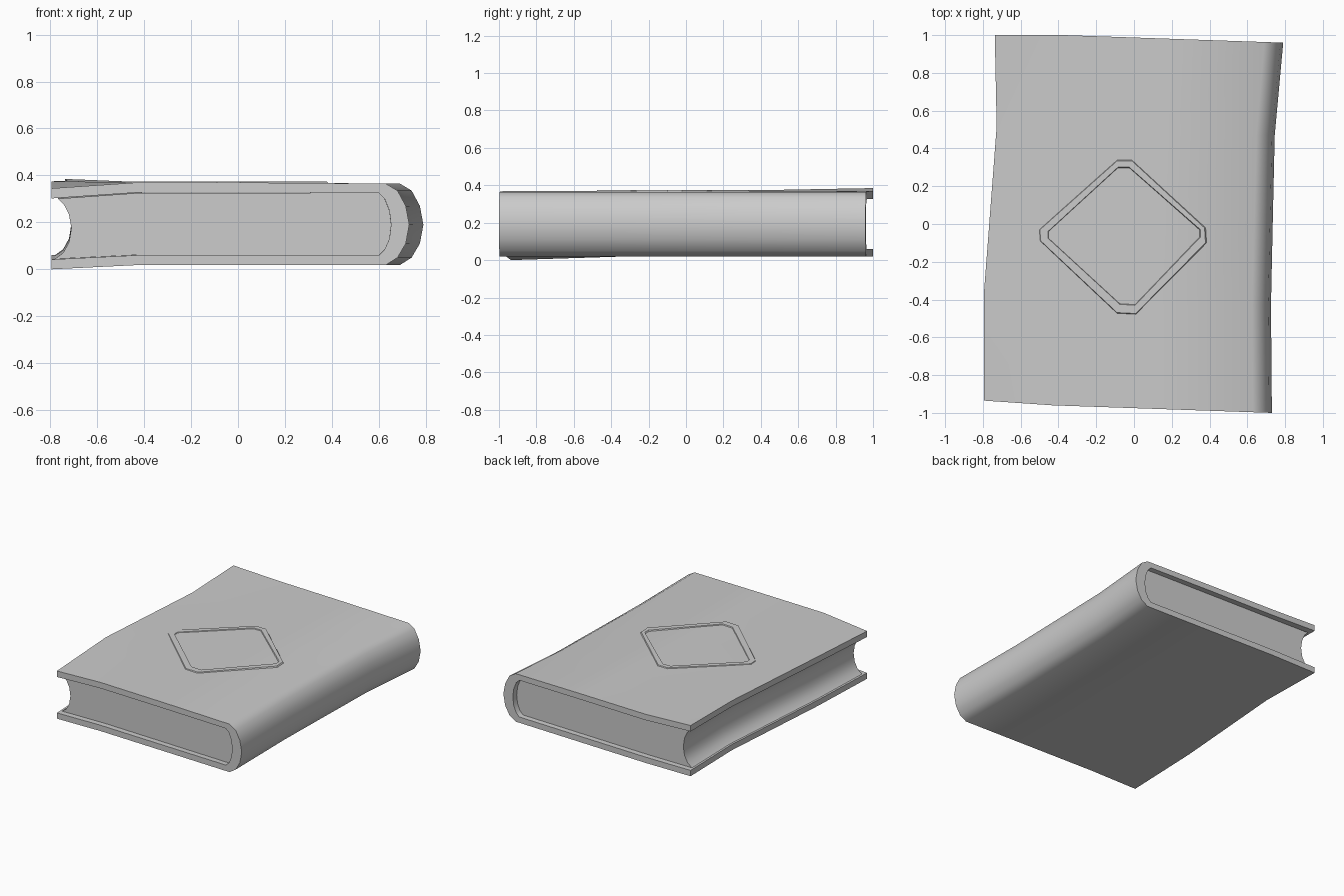
import bpy, bmesh

if "Cube" in bpy.data.objects:
    bpy.data.objects.remove(bpy.data.objects["Cube"])

mat = bpy.data.materials.new("plain grey")
mat.diffuse_color = (0.6, 0.6, 0.6, 1)
mat.use_nodes = True
mat.node_tree.nodes["Principled BSDF"].inputs["Base Color"].default_value = mat.diffuse_color


def interp(keys, v):
    for (a, p), (b, q) in zip(keys, keys[1:]):
        if v <= b:
            return p + (q - p) * (v - a) / (b - a)
    return keys[-1][1]


# Worn outline of the book: edges as functions of length t and width s
LEFT = [(-1, -0.795), (-0.42, -0.795), (0.5, -0.727), (1, -0.737)]
RIGHT = [(-1, 0.73), (-0.4, 0.725), (0.5, 0.745), (1, 0.79)]
FRONT = [(0, -0.935), (0.24, -0.96), (1, -1.0)]
BACK = [(0, 1.0), (0.24, 1.0), (1, 0.96)]
LIFT_TOP = [(-1, -0.025), (-0.42, 0.005), (0.5, 0.006), (1, 0.015)]
LIFT_LOW = [(-1, -0.018), (-0.42, 0), (1, 0)]


def warp(x, t, z):
    s = (x + 0.795) / 1.525
    l, r = interp(LEFT, t), interp(RIGHT, t)
    f, b = interp(FRONT, s), interp(BACK, s)
    fade = max(0, 1 - s / 0.24)
    low, top = interp(LIFT_LOW, t), interp(LIFT_TOP, t)
    k = min(1, max(0, (z - 0.06) / 0.265))
    return (l + (r - l) * s, f + (b - f) * (t + 1) / 2,
            z + fade * (low + (top - low) * k))


def finish(name, bm, angle=0.8):
    bmesh.ops.recalc_face_normals(bm, faces=bm.faces)
    me = bpy.data.meshes.new(name)
    bm.to_mesh(me)
    bm.free()
    me.materials.append(mat)
    ob = bpy.data.objects.new(name, me)
    bpy.context.collection.objects.link(ob)
    bpy.ops.object.select_all(action='DESELECT')
    ob.select_set(True)
    bpy.context.view_layer.objects.active = ob
    bpy.ops.object.shade_smooth_by_angle(angle=angle)


def bridge(bm, rings):
    for a, b in zip(rings, rings[1:]):
        for i in range(len(a)):
            j = (i + 1) % len(a)
            bm.faces.new((a[i], a[j], b[j], b[i]))


def loft(bm, profile, stations):
    rings = [[bm.verts.new(warp(x, t, z)) for x, z in profile] for t in stations]
    bridge(bm, rings)
    return rings


# Cover: two boards and a rounded spine in one C-shaped section
outer = [(-0.795, 0.37), (-0.43, 0.37), (0.1, 0.369), (0.63, 0.365), (0.68, 0.335),
         (0.715, 0.27), (0.73, 0.19), (0.715, 0.11), (0.68, 0.05), (0.63, 0.018),
         (0.1, 0.018), (-0.43, 0.018), (-0.795, 0.018)]
inner = [(-0.795, 0.327), (-0.43, 0.327), (0.1, 0.327), (0.6, 0.325), (0.625, 0.3),
         (0.645, 0.25), (0.652, 0.19), (0.645, 0.13), (0.625, 0.085), (0.6, 0.06),
         (0.1, 0.06), (-0.43, 0.06), (-0.795, 0.06)]
bm = bmesh.new()
rings = loft(bm, outer + inner[::-1], [-1, -0.42, 0.04, 0.5, 1])
n = len(outer)
for ring in (rings[0], rings[-1]):
    for i in range(n - 1):
        bm.faces.new((ring[i], ring[i + 1], ring[2 * n - 2 - i], ring[2 * n - 1 - i]))
finish("cover", bm)

# Page block: recessed ends and a hollow fore-edge
hollow = [(-0.78, 0.06), (-0.745, 0.085), (-0.72, 0.13), (-0.71, 0.19),
          (-0.72, 0.25), (-0.742, 0.295), (-0.768, 0.322)]
pages = hollow + [(-0.43, 0.325)] + [(x + 0.004, z) for x, z in inner[3:10]] + [(-0.43, 0.061)]
bm = bmesh.new()
rings = loft(bm, pages, [-0.96, -0.42, 0.04, 0.5, 0.96])
bm.faces.new(rings[0])
bm.faces.new(rings[-1])
finish("page_block", bm)

# Raised diamond frame on the front board
rim = [(-0.09, 0.34), (-0.01, 0.34), (0.38, -0.02), (0.385, -0.1),
       (0.01, -0.48), (-0.09, -0.475), (-0.5, -0.09), (-0.505, -0.03)]
hole = [(-0.085, 0.295), (-0.025, 0.295), (0.345, -0.03), (0.345, -0.07),
        (0.005, -0.425), (-0.075, -0.42), (-0.45, -0.075), (-0.45, -0.04)]
cx, cy = -0.06, -0.07


def ring_at(bm, pts, z, k=1.0):
    return [bm.verts.new((cx + (x - cx) * k, cy + (y - cy) * k, z)) for x, y in pts]


bm = bmesh.new()
loops = [ring_at(bm, rim, 0.366), ring_at(bm, rim, 0.375, 0.985),
         ring_at(bm, hole, 0.375, 1.015), ring_at(bm, hole, 0.366)]
bridge(bm, loops + loops[:1])
finish("diamond_frame", bm, 0.3)
